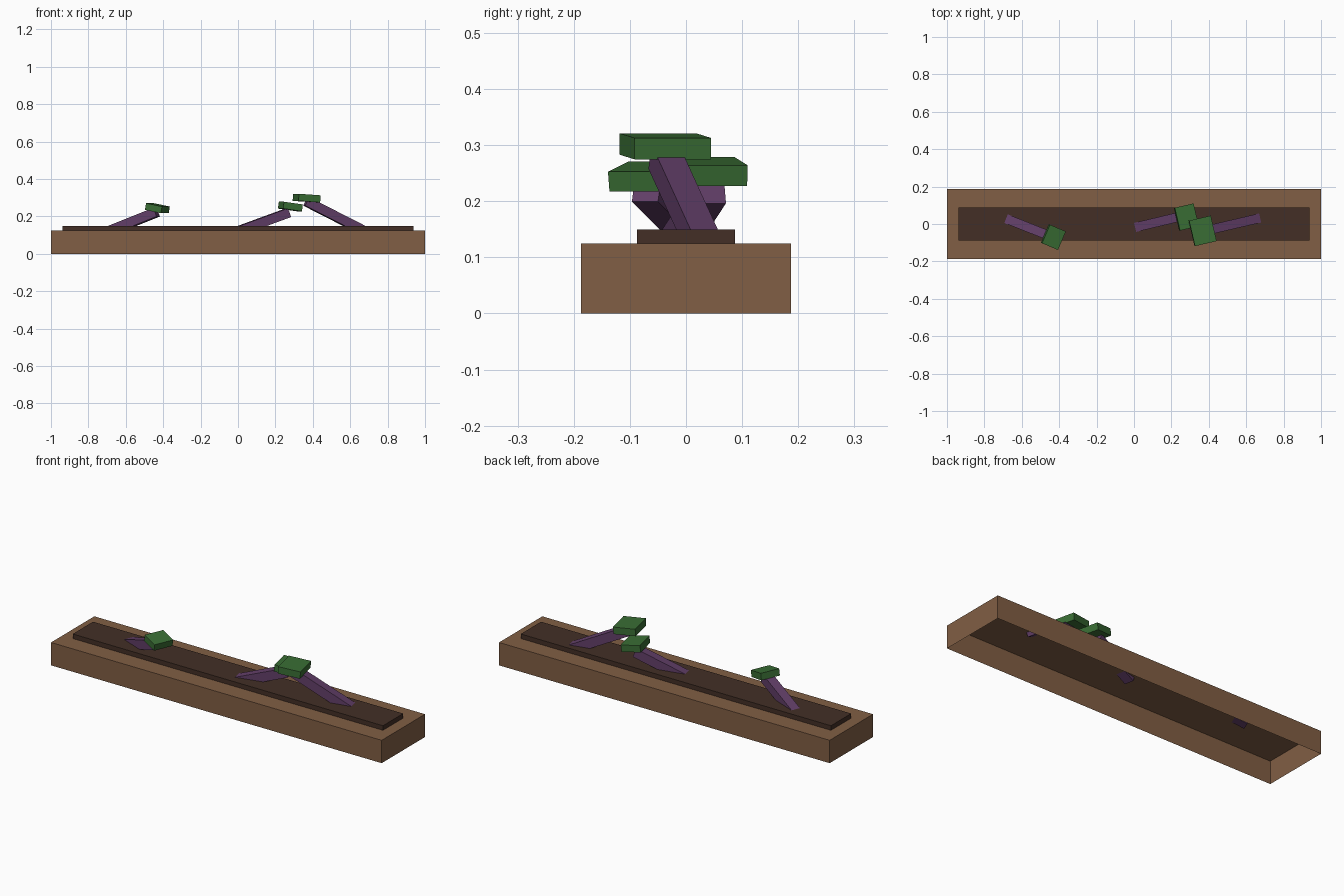
import bpy, bmesh
from math import radians
from mathutils import Matrix, Vector

if "Cube" in bpy.data.objects:
    bpy.data.objects.remove(bpy.data.objects["Cube"], do_unlink=True)


def material(name, color):
    mat = bpy.data.materials.new(name)
    mat.use_nodes = True
    mat.diffuse_color = (*color, 1)
    mat.node_tree.nodes["Principled BSDF"].inputs["Base Color"].default_value = (*color, 1)
    return mat


wood = material("wood_brown", (0.22, 0.113, 0.058))
earth = material("soil_brown", (0.056, 0.028, 0.019))
purple = material("stem_purple", (0.122, 0.049, 0.138))
green = material("leaf_green", (0.042, 0.155, 0.035))


def block(name, size, matrix, mat, open_bottom=False):
    """Flat-sided box, optionally without its underside."""
    bm = bmesh.new()
    bmesh.ops.create_cube(bm, size=1, matrix=Matrix.Diagonal((*size, 1)))
    if open_bottom:
        under = [f for f in bm.faces if f.normal.z < -0.9]
        bmesh.ops.delete(bm, geom=under, context="FACES_ONLY")
    bm.transform(matrix)
    mesh = bpy.data.meshes.new(name)
    bm.to_mesh(mesh)
    bm.free()
    mesh.materials.append(mat)
    obj = bpy.data.objects.new(name, mesh)
    bpy.context.collection.objects.link(obj)
    return obj


def plant(name, base, tip, leaf_center, leaf_size, yaw, pitch):
    """Leaning square stem topped by a slightly tilted leaf slab."""
    base, tip = Vector(base), Vector(tip)
    axis = tip - base
    side = Vector((0, 0, 1)).cross(axis).normalized()
    up = axis.normalized().cross(side)
    frame = Matrix((axis.normalized(), side, up)).transposed().to_4x4()
    block(name + "_stem", (axis.length, 0.05, 0.05),
          Matrix.Translation((base + tip) / 2) @ frame, purple)
    tilt = Matrix.Rotation(radians(yaw), 4, "Z") @ Matrix.Rotation(radians(pitch), 4, "Y")
    block(name + "_leaf", leaf_size, Matrix.Translation(leaf_center) @ tilt, green)


# Planter: open-bottomed tray with a raised bed of soil
block("planter_box", (2, 0.374, 0.125), Matrix.Translation((0, 0, 0.0625)), wood, True)
block("soil_bed", (1.876, 0.175, 0.025), Matrix.Translation((0, 0, 0.1375)), earth, True)

# Three leaning seedlings
plant("right_seedling", (-0.68, 0.027, 0.125), (-0.435, -0.07, 0.223),
      (-0.431, -0.07, 0.244), (0.094, 0.108, 0.036), -23, 11)
plant("middle_seedling", (0.01, -0.017, 0.125), (0.27, 0.045, 0.22),
      (0.28, 0.037, 0.253), (0.104, 0.125, 0.037), 13, 8)
plant("left_seedling", (0.665, 0.03, 0.127), (0.365, -0.04, 0.28),
      (0.367, -0.037, 0.298), (0.119, 0.14, 0.038), 13, 4)
